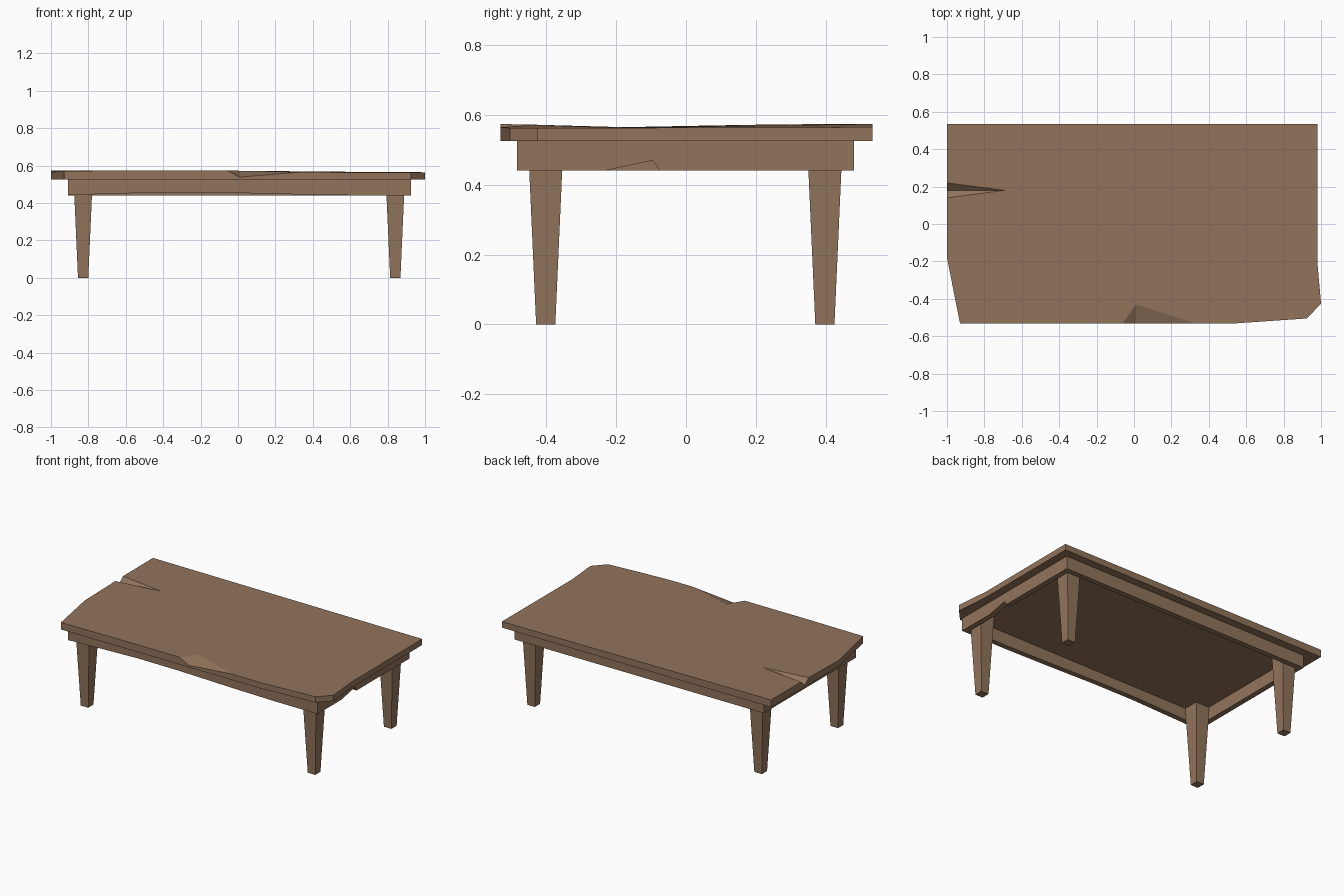
import bpy, bmesh

if "Cube" in bpy.data.objects:
    bpy.data.objects.remove(bpy.data.objects["Cube"])

wood = bpy.data.materials.new("worn brown wood")
wood.diffuse_color = (0.287, 0.175, 0.105, 1)
wood.use_nodes = True
wood.node_tree.nodes["Principled BSDF"].inputs["Base Color"].default_value = wood.diffuse_color


def finish(bm, name):
    bmesh.ops.recalc_face_normals(bm, faces=bm.faces)
    me = bpy.data.meshes.new(name)
    bm.to_mesh(me)
    bm.free()
    me.materials.append(wood)
    ob = bpy.data.objects.new(name, me)
    bpy.context.collection.objects.link(ob)
    return ob


def prism(name, profile, offset):
    """Closed solid from a flat outline swept by an offset."""
    bm = bmesh.new()
    a = [bm.verts.new(p) for p in profile]
    b = [bm.verts.new([c + o for c, o in zip(p, offset)]) for p in profile]
    bm.faces.new(a)
    bm.faces.new(b)
    for i in range(len(a)):
        j = (i + 1) % len(a)
        bm.faces.new((a[i], a[j], b[j], b[i]))
    return finish(bm, name)


# Worn table top: outline counter-clockwise; a V cut is (notch floor, inner tip)
UNDER = 0.525
outline = [
    (-0.93, -0.532, 0.571), (-0.55, -0.532, 0.574), (-0.06, -0.532, 0.574),
    ((0.01, -0.532, 0.538), (0.01, -0.43, 0.572)),
    (0.33, -0.532, 0.565), (0.53, -0.532, 0.564), (0.925, -0.505, 0.563),
    (1.0, -0.425, 0.563), (0.98, -0.2, 0.563), (0.98, 0.535, 0.565),
    (-1.0, 0.535, 0.574), (-1.0, 0.22, 0.573),
    ((-1.0, 0.18, 0.536), (-0.69, 0.18, 0.571)),
    (-1.0, 0.14, 0.571), (-1.0, -0.18, 0.565),
]
bm = bmesh.new()
upper, side, cuts = [], [], []
for i, p in enumerate(outline):
    if isinstance(p[0], tuple):
        side.append(bm.verts.new(p[0]))
        upper.append(bm.verts.new(p[1]))
        cuts.append(i)
    else:
        v = bm.verts.new(p)
        side.append(v)
        upper.append(v)
lower = [bm.verts.new((v.co.x, v.co.y, UNDER)) for v in side]
bm.faces.new(upper)
bm.faces.new(lower)
for i in range(len(side)):
    j = (i + 1) % len(side)
    bm.faces.new((side[i], side[j], lower[j], lower[i]))
for i in cuts:
    bm.faces.new((side[i - 1], upper[i], side[i]))
    bm.faces.new((upper[i], side[i + 1], side[i]))
finish(bm, "table_top")

# Apron boards: front has a worn lower edge, right has a chipped notch
X0, X1, Y0, Y1, LOW, T = -0.91, 0.925, -0.485, 0.482, 0.441, 0.035
front_edge = [(X0, LOW), (-0.86, 0.444), (-0.4, 0.457), (-0.1, 0.456),
              (0.26, 0.447), (0.6, LOW), (X1, LOW)]
right_edge = [(Y0 + T, LOW), (-0.23, LOW), (-0.095, 0.47), (-0.075, LOW), (Y1 - T, LOW)]
prism("front_apron", [(x, Y0, z) for x, z in front_edge] + [(X1, Y0, UNDER), (X0, Y0, UNDER)], (0, T, 0))
prism("back_apron", [(X0, Y1, LOW), (X1, Y1, LOW), (X1, Y1, UNDER), (X0, Y1, UNDER)], (0, -T, 0))
prism("right_apron", [(X1, y, z) for y, z in right_edge] + [(X1, Y1 - T, UNDER), (X1, Y0 + T, UNDER)], (-T, 0, 0))
prism("left_apron", [(X0, Y0 + T, LOW), (X0, Y1 - T, LOW), (X0, Y1 - T, UNDER), (X0, Y0 + T, UNDER)], (T, 0, 0))

# Tapered legs running up to the underside of the top
for xn, x in (("left", -0.828), ("right", 0.841)):
    for yn, y in (("front", -0.402), ("back", 0.398)):
        bm = bmesh.new()
        bmesh.ops.create_cube(bm, size=1)
        for v in bm.verts:
            w = 0.102 if v.co.z > 0 else 0.055
            v.co = (x + v.co.x * w, y + v.co.y * w, UNDER if v.co.z > 0 else 0)
        finish(bm, f"{yn}_{xn}_leg")
